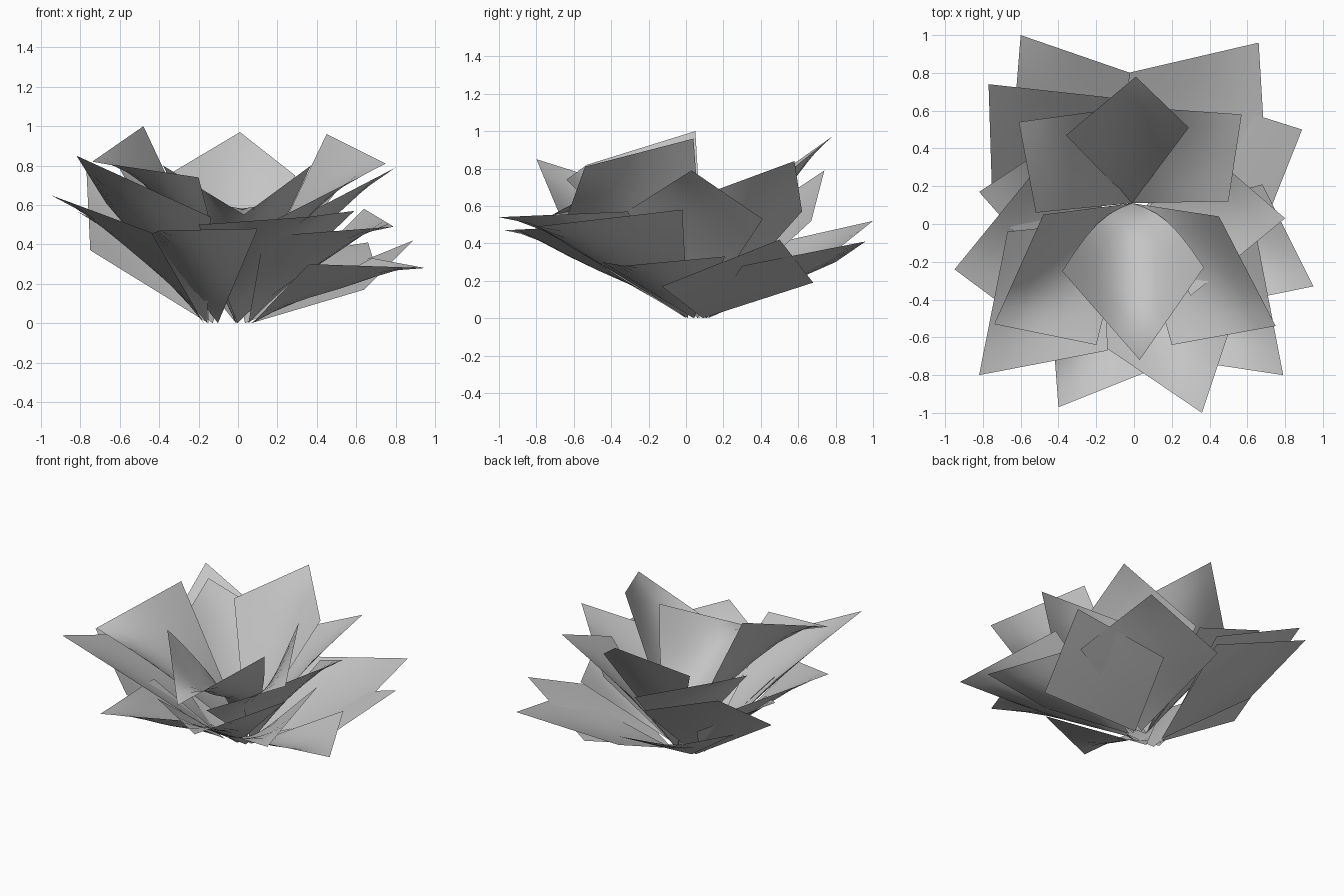
import bpy, math
from mathutils import Vector

grey = bpy.data.materials.new("leaf_grey")
grey.diffuse_color = (0.56, 0.56, 0.56, 1)

N = 6  # patch resolution


def leaf(name, base, side_a, tip, side_b, cup=0.6, bulge=(0, 0, 0)):
    """Thin cupped square leaf standing on its base corner.
    cup = 1 gives a straight midrib from base to tip."""
    b, a, t, c = (Vector(p) for p in (base, side_a, tip, side_b))
    dip = max(0, (a.z + c.z - t.z) / 4) * cup
    verts, faces = [], []
    for i in range(N + 1):
        for j in range(N + 1):
            u, v = i / N, j / N
            p = b * (1 - u) * (1 - v) + a * u * (1 - v) + t * u * v + c * (1 - u) * v
            p += Vector(bulge) * max(0, math.sin(math.pi * (u + v)))
            p.z -= dip * math.sin(math.pi * u) * math.sin(math.pi * v)
            verts.append(p)
    for i in range(N):
        for j in range(N):
            k = i * (N + 1) + j
            faces.append((k, k + N + 1, k + N + 2, k + 1))
    me = bpy.data.meshes.new(name)
    me.from_pydata(verts, [], faces)
    me.materials.append(grey)
    for f in me.polygons:
        f.use_smooth = True
    ob = bpy.data.objects.new(name, me)
    bpy.context.collection.objects.link(ob)


# inner upright leaves: side, tip, side
heart = (-0.01, 0.11, 0)
inner = {
    "back_leaf": ((0.29, 0.51, 0.75), (0.01, 0.78, 0.97), (-0.36, 0.47, 0.75)),
    "back_left_leaf": ((-0.03, 0.62, 0.57), (-0.61, 0.54, 0.80), (-0.52, 0.06, 0.64)),
    "back_right_leaf": ((0.50, 0.12, 0.67), (0.57, 0.58, 0.84), (0.0, 0.62, 0.57)),
    "front_left_leaf": ((-0.48, 0.05, 1.0), (-0.74, -0.53, 0.82), (-0.20, -0.64, 0.74)),
    "front_right_leaf": ((0.20, -0.64, 0.53), (0.75, -0.54, 0.81), (0.45, 0.04, 0.96)),
}
for name, (a, t, c) in inner.items():
    leaf("inner_" + name, heart, a, t, c, 0.25)

# front inner leaf, bent forward
leaf("inner_front_leaf", heart, (-0.38, -0.25, 0.80), (0.03, -0.72, 0.55),
     (0.37, -0.23, 0.80), 0.35, (0, 0.07, 0))

# outer spreading leaves: side, tip, side
outer = [
    ((-0.02, 0.80, 0.36), (-0.60, 1.00, 0.52), (-0.65, 0.38, 0.38)),
    ((0.70, 0.30, 0.28), (0.66, 0.96, 0.41), (-0.03, 0.80, 0.30)),
    ((-0.13, 0.67, 0.52), (-0.77, 0.74, 0.79), (-0.75, 0.11, 0.37)),
    ((0.64, -0.13, 0.17), (0.89, 0.50, 0.42), (0.32, 0.68, 0.19)),
    ((0.36, -0.45, 0.30), (0.95, -0.33, 0.28), (0.68, 0.21, 0.33)),
    ((0.30, -0.38, 0.53), (0.80, 0.03, 0.79), (0.36, 0.41, 0.53)),
    ((0.13, -0.70, 0.44), (0.79, -0.80, 0.49), (0.64, -0.02, 0.58)),
    ((-0.20, -0.62, 0.50), (0.36, -1.00, 0.54), (0.59, -0.31, 0.57)),
    ((-0.45, -0.30, 0.45), (-0.40, -0.97, 0.47), (0.10, -0.77, 0.48)),
    ((-0.67, -0.04, 0.61), (-0.82, -0.80, 0.85), (-0.14, -0.67, 0.54)),
    ((-0.55, 0.25, 0.48), (-0.95, -0.24, 0.65), (-0.44, -0.62, 0.46)),
    ((-0.40, 0.45, 0.36), (-0.82, 0.17, 0.57), (-0.45, -0.25, 0.36)),
]
for i, (a, t, c) in enumerate(outer):
    base = (-0.05 + 0.13 * t[0], 0.06 + 0.06 * t[1], 0)
    leaf(f"outer_leaf_{i + 1}", base, a, t, c)
